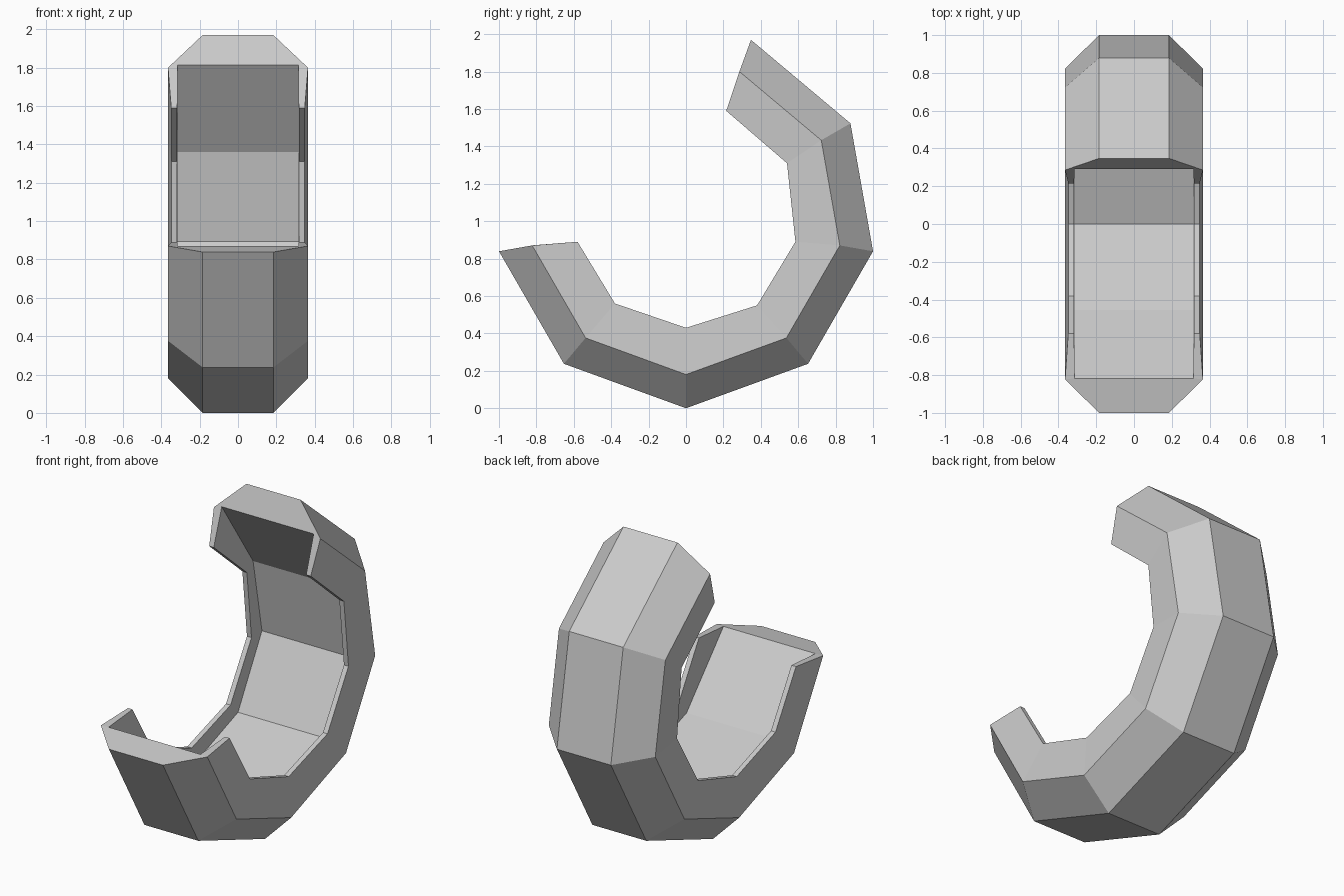
import bpy, bmesh, math

if "Cube" in bpy.data.objects:
    bpy.data.objects.remove(bpy.data.objects["Cube"])

# Open channel swept around a 240 degree arc in the YZ plane
CZ = 1.0154                                   # arc centre height = outer radius
angles = [-80, -40, 0, 40, 80, 120, 160]
tips = [(-0.58, 0.89), (-0.38, 0.56), (0, 0.43), (0.38, 0.55),
        (0.585, 0.89), (0.54, 1.31), (0.215, 1.59)]
floors = [0.83, 0.708, 0.70, 0.70, 0.695, 0.69, 0.85]   # inner floor radius


def at(radius, angle):
    a = math.radians(angle)
    return radius * math.sin(a), CZ - radius * math.cos(a)


def section(angle, tip, floor_r):
    half = [(0.185, at(CZ, angle)), (0.365, at(0.835, angle)),
            (0.348, tip), (0.317, tip), (0.315, at(floor_r, angle))]
    right = [(x, y, z) for x, (y, z) in half]
    return right + [(-x, y, z) for x, y, z in reversed(right)]


bm = bmesh.new()
rings = [[bm.verts.new(p) for p in section(*s)] for s in zip(angles, tips, floors)]
n = len(rings[0])
for a, b in zip(rings, rings[1:]):
    for i in range(n):
        j = (i + 1) % n
        bm.faces.new((a[i], a[j], b[j], b[i]))

# End caps: one bridge and two side walls on each end
for r in (rings[0], rings[-1]):
    for ids in ((0, 1, 4, 5, 8, 9), (1, 2, 3, 4), (8, 5, 6, 7)):
        bm.faces.new([r[i] for i in ids])
bmesh.ops.recalc_face_normals(bm, faces=bm.faces)

mesh = bpy.data.meshes.new("curved_channel_cuff")
bm.to_mesh(mesh)
bm.free()
bpy.context.collection.objects.link(bpy.data.objects.new("curved_channel_cuff", mesh))
